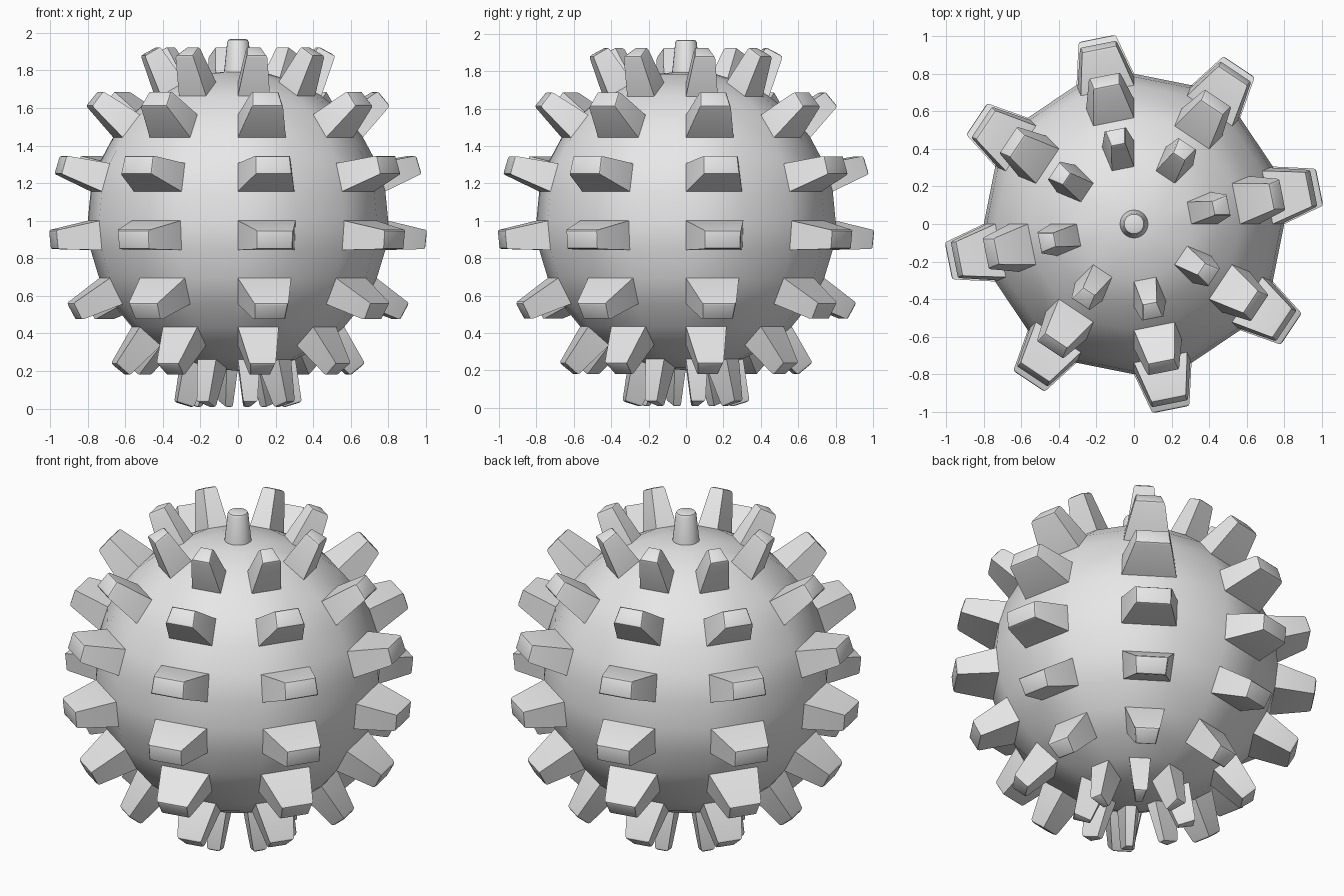
import bpy, bmesh, math
from mathutils import Matrix, Vector

if "Cube" in bpy.data.objects:
    bpy.data.objects.remove(bpy.data.objects["Cube"], do_unlink=True)

RADIUS, CENTRE = 0.8, Vector((0, 0, 1))
SEGMENTS, RINGS = 16, 16
SPIKE_LENGTH, TIP_SCALE, ROUNDING = 0.228, 0.64, 0.013

grey = bpy.data.materials.new("light_grey")
grey.use_nodes = True
grey.diffuse_color = (0.8, 0.8, 0.8, 1)
grey.node_tree.nodes["Principled BSDF"].inputs["Base Color"].default_value = (0.8, 0.8, 0.8, 1)


def finish(name, bm, location):
    bmesh.ops.recalc_face_normals(bm, faces=bm.faces)
    mesh = bpy.data.meshes.new(name)
    bm.to_mesh(mesh)
    bm.free()
    mesh.materials.append(grey)
    obj = bpy.data.objects.new(name, mesh)
    obj.location = location
    bpy.context.collection.objects.link(obj)
    bpy.ops.object.select_all(action="DESELECT")
    obj.select_set(True)
    bpy.context.view_layer.objects.active = obj
    bpy.ops.object.shade_smooth_by_angle(angle=math.radians(30))
    return obj


def is_spike_base(face):
    """Every second column of every second ring, leaving out the polar caps."""
    if len(face.verts) != 4:
        return False
    c = face.calc_center_median()
    column = int((math.atan2(c.y, c.x) % math.tau) / (math.tau / SEGMENTS))
    ring = int(math.acos(c.z / c.length) / (math.pi / RINGS))
    return column % 2 == 0 and ring % 2 == 0


# Ball with tapered spikes pulled out of its faces
bm = bmesh.new()
bmesh.ops.create_uvsphere(bm, u_segments=SEGMENTS, v_segments=RINGS, radius=RADIUS)
bases = [f for f in bm.faces if is_spike_base(f)]
tips = bmesh.ops.extrude_discrete_faces(bm, faces=bases)["faces"]
for tip in tips:
    c = tip.calc_center_median()
    shift = c.normalized() * SPIKE_LENGTH
    for v in tip.verts:
        v.co = c + (v.co - c) * TIP_SCALE + shift

# Rounded spike tips
rims = list({e for f in tips for e in f.edges})
bmesh.ops.bevel(bm, geom=rims, offset=ROUNDING, segments=2, profile=0.5,
                affect="EDGES", clamp_overlap=True)
finish("spiked_ball", bm, CENTRE)

# Tapered knob on the top pole
bm = bmesh.new()
bottom, top = 1.77, 1.967
bmesh.ops.create_cone(bm, cap_ends=True, segments=24, radius1=0.077, radius2=0.056,
                      depth=top - bottom)
rim = [e for e in bm.edges if all(v.co.z > 0 for v in e.verts)]
bmesh.ops.bevel(bm, geom=rim, offset=0.015, segments=2, profile=0.5, affect="EDGES")
finish("top_knob", bm, (0, 0, (bottom + top) / 2))
